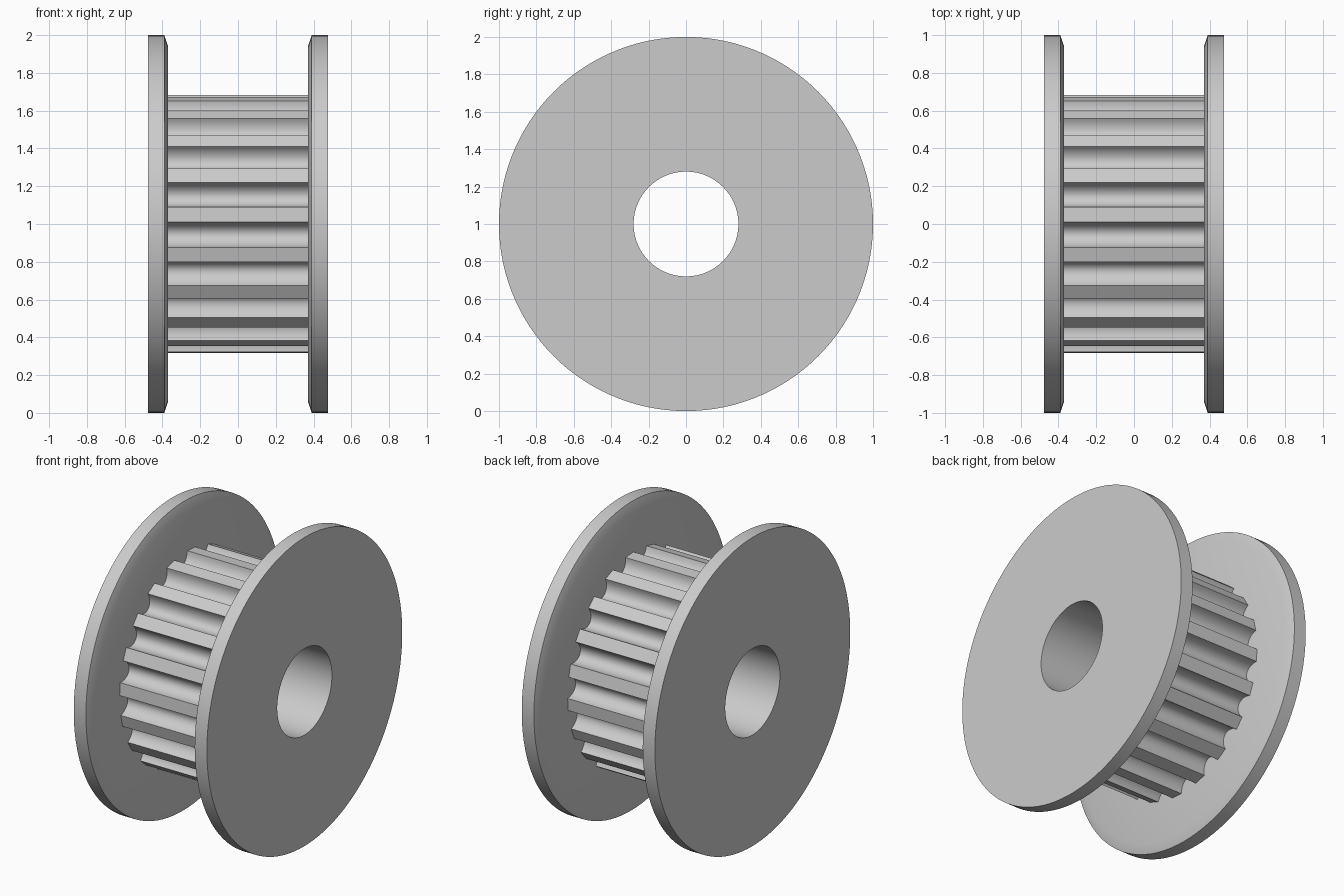
import bpy
import bmesh
from math import sin, cos, pi, radians

cube = bpy.data.objects.get("Cube")
if cube:
    bpy.data.objects.remove(cube, do_unlink=True)

TEETH = 20
HUB_R, BORE_R, FLANGE_R = 0.683, 0.28, 1.0
INNER_X, RIM_X, OUTER_X = 0.37, 0.39, 0.477
GROOVE_DEPTH = 0.08
SEGMENTS = 120

metal = bpy.data.materials.new("grey metal")
metal.use_nodes = True
grey = (0.6, 0.6, 0.6, 1)
metal.diffuse_color = grey
metal.node_tree.nodes["Principled BSDF"].inputs["Base Color"].default_value = grey


def add_ring(bm, x, points):
    """Ring of vertices about the x axle from (radius, angle) pairs."""
    return [bm.verts.new((x, -r * cos(a), 1 + r * sin(a))) for r, a in points]


def circle(r):
    return [(r, 2 * pi * i / SEGMENTS) for i in range(SEGMENTS)]


def bridge(bm, a, b):
    n = len(a)
    for i in range(n):
        j = (i + 1) % n
        bm.faces.new((a[i], a[j], b[j], b[i]))


def finish(name, bm):
    bmesh.ops.recalc_face_normals(bm, faces=bm.faces)
    mesh = bpy.data.meshes.new(name)
    bm.to_mesh(mesh)
    bm.free()
    mesh.materials.append(metal)
    obj = bpy.data.objects.new(name, mesh)
    bpy.context.collection.objects.link(obj)
    bpy.ops.object.select_all(action='DESELECT')
    obj.select_set(True)
    bpy.context.view_layer.objects.active = obj
    bpy.ops.object.shade_smooth_by_angle(angle=radians(28))
    return obj


# Flanges: turned discs with a chamfered inner rim and a bore
def flange(name, side):
    bm = bmesh.new()
    profile = [(INNER_X, BORE_R), (INNER_X, 0.94), (RIM_X, FLANGE_R),
               (OUTER_X, FLANGE_R), (OUTER_X, BORE_R)]
    rings = [add_ring(bm, side * x, circle(r)) for x, r in profile]
    for k, ring in enumerate(rings):
        bridge(bm, ring, rings[(k + 1) % len(rings)])
    finish(name, bm)


flange("left_flange", 1)
flange("right_flange", -1)


# Toothed hub: flat lands separated by rounded grooves
def tooth_outline():
    pitch = 2 * pi / TEETH
    land_half = radians(3.4)
    groove_half = pitch / 2 - land_half
    steps = 12
    points = []
    for t in range(TEETH):
        land = radians(4.2) + t * pitch
        points.append((HUB_R, land - land_half))
        middle = land + pitch / 2
        for s in range(steps):
            a = pi * s / steps
            points.append((HUB_R - GROOVE_DEPTH * sin(a),
                           middle - groove_half * cos(a)))
    return points


bm = bmesh.new()
outline = tooth_outline()
bridge(bm, add_ring(bm, -INNER_X, outline), add_ring(bm, INNER_X, outline))
finish("toothed_hub", bm)

# Bore lining between the flanges, facing the axle
bm = bmesh.new()
bridge(bm, add_ring(bm, -INNER_X, circle(BORE_R)),
       add_ring(bm, INNER_X, circle(BORE_R)))
bore = finish("bore_lining", bm)
bore.data.flip_normals()
